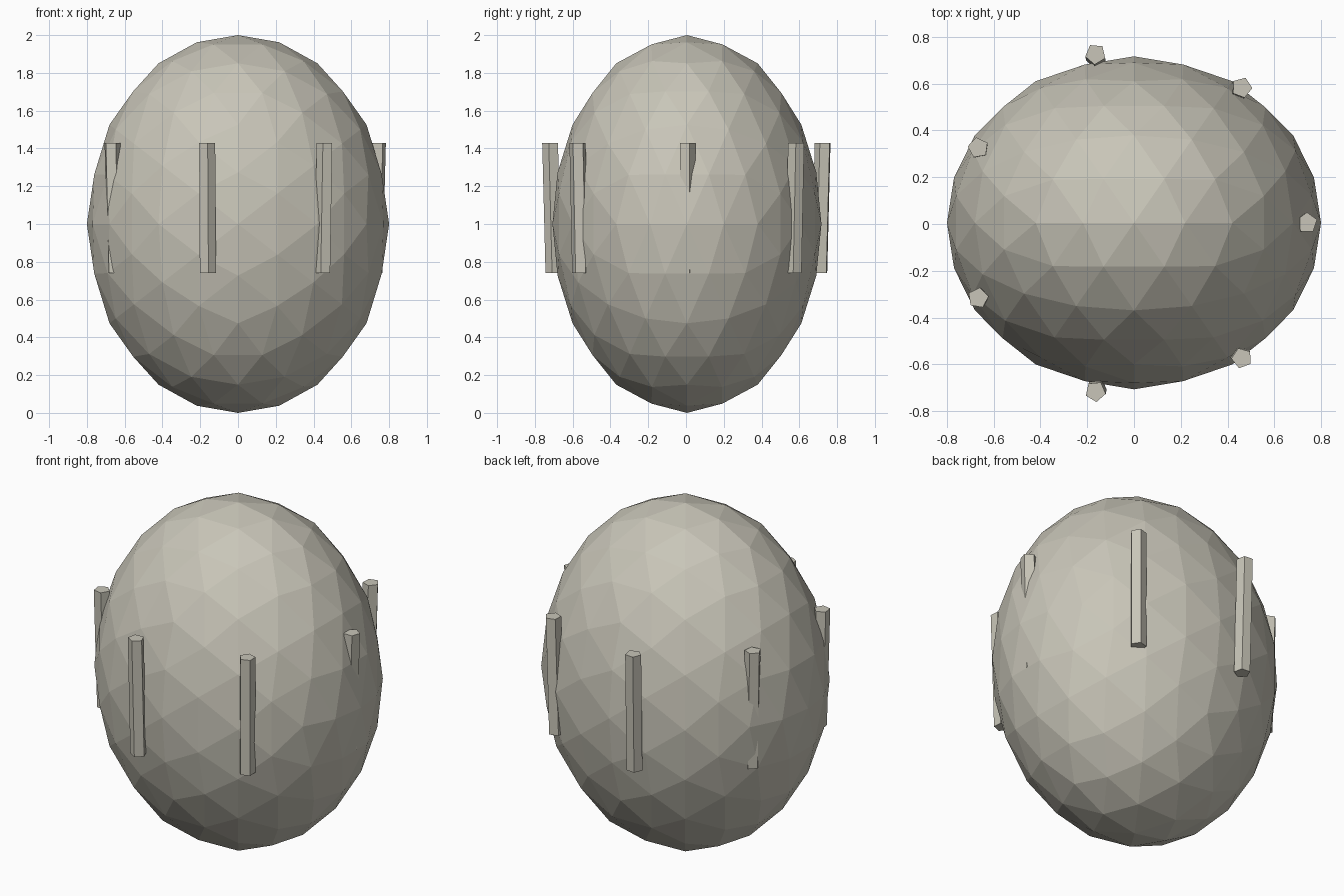
import bpy, bmesh, math
from mathutils import Matrix, Vector

if "Cube" in bpy.data.objects:
    bpy.data.objects.remove(bpy.data.objects["Cube"])

YC = 0.005  # small y offset that centres the whole model

mat = bpy.data.materials.new("warm grey")
mat.diffuse_color = (0.58, 0.56, 0.48, 1.0)
mat.use_nodes = True
mat.node_tree.nodes["Principled BSDF"].inputs["Base Color"].default_value = mat.diffuse_color


def finish(bm, name):
    bmesh.ops.recalc_face_normals(bm, faces=bm.faces[:])
    me = bpy.data.meshes.new(name)
    bm.to_mesh(me)
    bm.free()
    me.materials.append(mat)
    ob = bpy.data.objects.new(name, me)
    bpy.context.collection.objects.link(ob)
    return ob


# Egg-shaped body: icosahedron with edge midpoints on the axes, subdivided twice
bm = bmesh.new()
phi = (1 + math.sqrt(5)) / 2
for s in (-1, 1):
    for t in (-phi, phi):
        for p in ((s, 0, t), (0, t, s), (t, s, 0)):
            bm.verts.new(Vector(p).normalized())
bmesh.ops.convex_hull(bm, input=bm.verts[:])
for _ in range(2):
    bmesh.ops.subdivide_edges(bm, edges=bm.edges[:], cuts=1, use_grid_fill=True)
    for v in bm.verts:
        v.co.normalize()
bmesh.ops.transform(bm, verts=bm.verts[:],
                    matrix=Matrix.Translation((0, YC, 1)) @ Matrix.Diagonal((0.8, 0.712, 1.0, 1.0)))
finish(bm, "body")

# Seven five-sided rods in a ring, leaning slightly outward at the top
for i in range(7):
    bm = bmesh.new()
    rings = []
    for z, rad in ((0.74, 0.722), (1.43, 0.74)):
        rings.append([bm.verts.new((rad + 0.045 * math.cos(math.pi / 2 + k * math.tau / 5),
                                    0.045 * math.sin(math.pi / 2 + k * math.tau / 5), z))
                      for k in range(5)])
    low, high = rings
    bm.faces.new(low[::-1])
    bm.faces.new(high)
    for k in range(5):
        n = (k + 1) % 5
        bm.faces.new((low[k], low[n], high[n], high[k]))
    bmesh.ops.transform(bm, verts=bm.verts[:],
                        matrix=Matrix.Translation((0, YC, 0)) @ Matrix.Rotation(i * math.tau / 7, 4, 'Z'))
    finish(bm, f"rod_{i + 1}")
